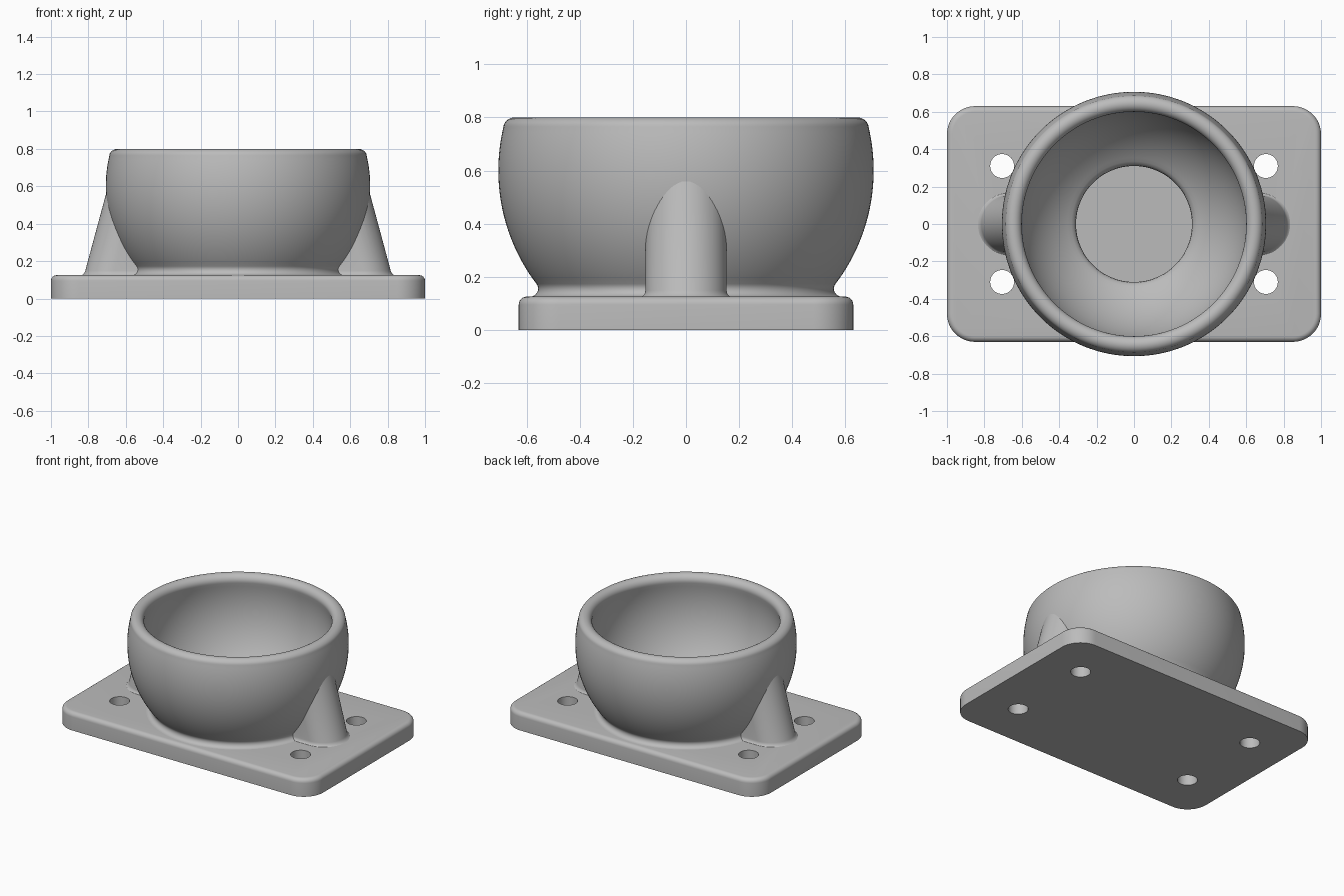
import bpy
import bmesh
from math import sin, cos, radians, pi

if "Cube" in bpy.data.objects:
    bpy.data.objects.remove(bpy.data.objects["Cube"], do_unlink=True)

grey = bpy.data.materials.new("plain grey")
grey.use_nodes = True
grey.diffuse_color = (0.5, 0.5, 0.5, 1)
grey.node_tree.nodes["Principled BSDF"].inputs["Base Color"].default_value = (0.5, 0.5, 0.5, 1)


def arc(cx, cy, r, start, end, steps):
    """Points along an arc, angles in degrees."""
    angles = [radians(start + (end - start) * i / steps) for i in range(steps + 1)]
    return [(cx + r * cos(a), cy + r * sin(a)) for a in angles]


def circle(r, n, cx=0, cy=0):
    return arc(cx, cy, r, 0, 360, n)[:-1]


def loft(name, rings, caps=True):
    """Join a stack of (outline, height) rings with quads."""
    bm = bmesh.new()
    loops = [[bm.verts.new((x, y, z)) for x, y in outline] for outline, z in rings]
    for low, high in zip(loops, loops[1:]):
        for j in range(len(low)):
            k = (j + 1) % len(low)
            bm.faces.new((low[j], low[k], high[k], high[j]))
    if caps:
        bm.faces.new(loops[0][::-1])
        bm.faces.new(loops[-1])
    mesh = bpy.data.meshes.new(name)
    bm.to_mesh(mesh)
    bm.free()
    mesh.materials.append(grey)
    obj = bpy.data.objects.new(name, mesh)
    bpy.context.collection.objects.link(obj)
    return obj


def activate(obj):
    bpy.ops.object.select_all(action='DESELECT')
    obj.select_set(True)
    bpy.context.view_layer.objects.active = obj


def cut(obj, cutter):
    """Subtract the cutter and remove it."""
    cutter.hide_render = True
    activate(obj)
    mod = obj.modifiers.new("cut", 'BOOLEAN')
    mod.operation = 'DIFFERENCE'
    mod.solver = 'EXACT'
    mod.object = cutter
    bpy.ops.object.modifier_apply(modifier=mod.name)
    bpy.data.objects.remove(cutter, do_unlink=True)


def smooth(obj):
    activate(obj)
    bpy.ops.object.shade_smooth_by_angle(angle=radians(35))


# Base plate: rounded rectangle with a filleted top edge
PLATE_TOP = 0.125
EDGE = 0.03


def plate_outline(inset):
    points = []
    for i, (sx, sy) in enumerate([(1, 1), (-1, 1), (-1, -1), (1, -1)]):
        points += arc(sx * 0.85, sy * 0.48, 0.15 - inset, 90 * i, 90 * i + 90, 12)
    return points


plate_rings = [(plate_outline(0), 0)]
for dx, dz in arc(0, 0, EDGE, 0, 90, 6):
    plate_rings.append((plate_outline(EDGE - dx), PLATE_TOP - EDGE + dz))
plate = loft("base_plate", plate_rings)

# Four screw holes and the pocket under the bowl
for sx in (-1, 1):
    for sy in (-1, 1):
        hole = circle(0.064, 40, sx * 0.705, sy * 0.31)
        cut(plate, loft("hole_cutter", [(hole, -0.1), (hole, 0.3)]))
pocket = circle(0.45, 96)
cut(plate, loft("pocket_cutter", [(pocket, 0.002), (pocket, 0.3)]))
smooth(plate)

# Bowl: foot fillet, outer sphere, round rim, inner sphere, floor opening
MID = 0.6
profile = arc(0.587, 0.155, 0.03, 270, 143, 8)
profile += arc(0, MID, 0.707, -37, 13.5, 28)[1:]
profile += arc(0.645, 0.755, 0.045, 13.5, 193.5, 16)[1:]
profile += arc(0, MID, 0.618, 13.5, -57.2, 32)[1:]
profile += [(0.322, 0.07), (0.313, 0.055), (0.31, 0.035), (0.31, 0.002)]
bowl = loft("bowl", [(circle(r, 128), z) for r, z in profile], caps=False)
smooth(bowl)


# Side supports: leaning round-fronted ribs with a flared foot
def support(name, side):
    rings = []
    levels = [(0.028 - 0.028 * cos(t * pi / 10), 0.028 * (1 - sin(t * pi / 10))) for t in range(6)]
    levels = [(0.12 + h, flare) for h, flare in levels] + [(0.64, 0)]
    for z, flare in levels:
        cx = 0.67 - 0.27 * (z - PLATE_TOP)
        outline = arc(cx, 0, 0.153 + flare, -90, 90, 32)
        inner = min(0.5, cx - 0.05)
        outline += [(inner, 0.153 + flare), (inner, -0.153 - flare)]
        rings.append(([(side * x, side * y) for x, y in outline], z))
    rib = loft(name, rings)
    ball = [(circle(r, 64), z) for r, z in arc(0, MID, 0.66, -88, 88, 40)]
    cut(rib, loft("ball_cutter", ball))
    smooth(rib)


support("left_support", 1)
support("right_support", -1)
